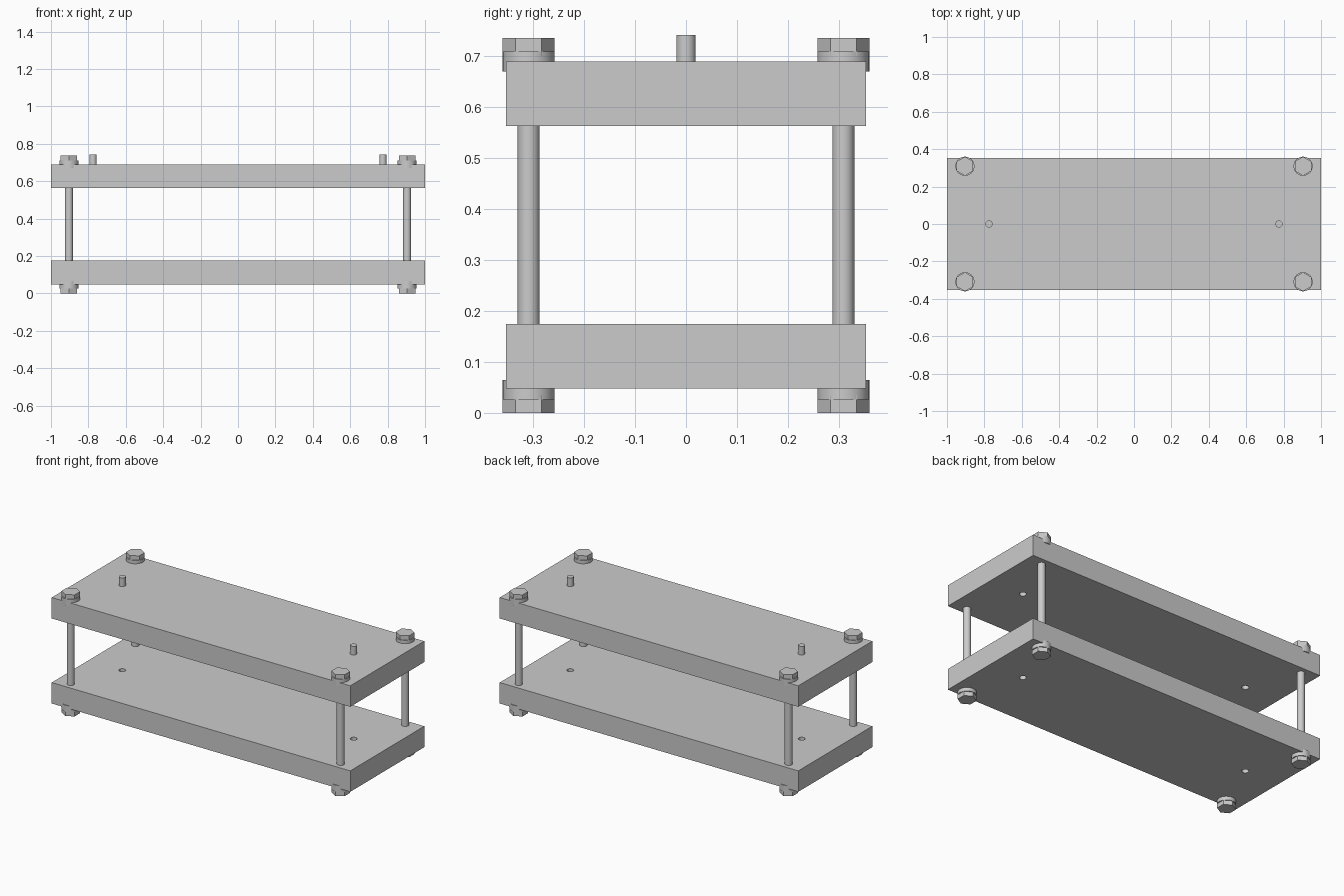
import bpy
import math

if "Cube" in bpy.data.objects:
    bpy.data.objects.remove(bpy.data.objects["Cube"])

PLATE_HALF = (1.0, 0.354)
THICK = 0.127
PLATES = {"lower_plate": 0.048, "upper_plate": 0.563}   # bottom heights
BOLT_X, BOLT_Y = 0.904, 0.309
PIN_X = 0.775
SIDES = (-1, 1)


def cylinder(name, x, y, z0, z1, radius, sides=32, smooth=True):
    bpy.ops.mesh.primitive_cylinder_add(
        vertices=sides, radius=radius, depth=z1 - z0,
        location=(x, y, (z0 + z1) / 2))
    obj = bpy.context.object
    obj.name = name
    if smooth:
        bpy.ops.object.shade_smooth_by_angle(angle=math.radians(35))
    return obj


def plate(name, z0):
    bpy.ops.mesh.primitive_cube_add(size=2, location=(0, 0, z0 + THICK / 2))
    obj = bpy.context.object
    obj.name = name
    obj.scale = (*PLATE_HALF, THICK / 2)
    bpy.ops.object.transform_apply(location=False, rotation=False, scale=True)
    # Pin holes drilled through the plate
    for s in SIDES:
        cutter = cylinder("hole_cutter", s * PIN_X, 0, z0 - 0.1, z0 + THICK + 0.1,
                          0.0192, smooth=False)
        mod = obj.modifiers.new("pin_hole", 'BOOLEAN')
        mod.operation = 'DIFFERENCE'
        mod.solver = 'EXACT'
        mod.object = cutter
        bpy.context.view_layer.objects.active = obj
        bpy.ops.object.modifier_apply(modifier=mod.name)
        bpy.data.objects.remove(cutter)


# Two clamping plates
for plate_name, bottom in PLATES.items():
    plate(plate_name, bottom)

# Corner bolts: shaft, round collars sunk into the plates, hexagonal ends
for sx in SIDES:
    for sy in SIDES:
        x, y = sx * BOLT_X, sy * BOLT_Y
        cylinder("bolt_shaft", x, y, 0.03, 0.705, 0.0215)
        cylinder("lower_collar", x, y, 0.026, 0.065, 0.051)
        cylinder("lower_hex_head", x, y, 0.0, 0.035, 0.051, 6, False)
        cylinder("upper_collar", x, y, 0.671, 0.710, 0.051)
        cylinder("upper_hex_nut", x, y, 0.701, 0.736, 0.051, 6, False)

# Locating pins standing out of the upper plate
for s in SIDES:
    cylinder("locating_pin", s * PIN_X, 0, 0.65, 0.742, 0.019)
